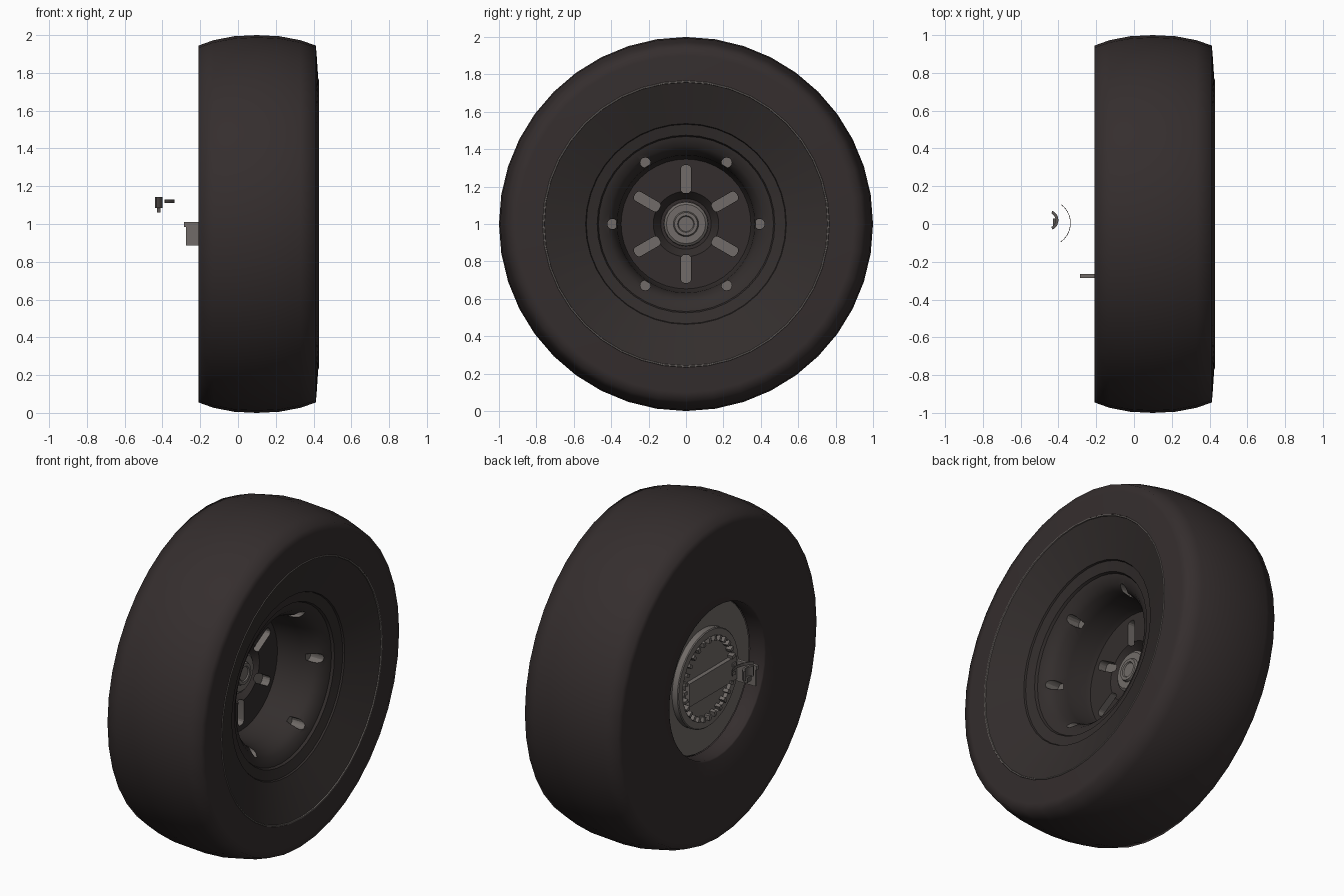
import bpy, bmesh, math
from mathutils import Matrix, Vector

if "Cube" in bpy.data.objects:
    bpy.data.objects.remove(bpy.data.objects["Cube"])

CZ = 1.0  # axle height


def mat(name, c):
    m = bpy.data.materials.new(name)
    m.diffuse_color = (*c, 1)
    m.use_nodes = True
    m.node_tree.nodes["Principled BSDF"].inputs["Base Color"].default_value = m.diffuse_color
    return m


RUBBER = mat("dark rubber", (0.035, 0.027, 0.027))
RIM = mat("dark rim", (0.033, 0.027, 0.026))
STEEL = mat("grey steel", (0.165, 0.148, 0.138))
DARK = mat("dark steel", (0.11, 0.098, 0.092))


def finish(name, bm, m, angle=35):
    bmesh.ops.remove_doubles(bm, verts=bm.verts, dist=1e-5)
    bmesh.ops.recalc_face_normals(bm, faces=bm.faces)
    me = bpy.data.meshes.new(name)
    bm.to_mesh(me)
    bm.free()
    me.materials.append(m)
    o = bpy.data.objects.new(name, me)
    bpy.context.collection.objects.link(o)
    if angle:
        smooth(o, angle)
    return o


def smooth(o, angle):
    bpy.ops.object.select_all(action='DESELECT')
    o.select_set(True)
    bpy.context.view_layer.objects.active = o
    bpy.ops.object.shade_smooth_by_angle(angle=math.radians(angle))


def revolve(name, prof, m, segs=40, closed=False, angle=35):
    """Turn (x, radius) points around the axle."""
    bm = bmesh.new()
    rings = []
    for x, r in prof:
        rings.append([bm.verts.new((x, r * math.cos(2 * math.pi * i / segs),
                                    CZ + r * math.sin(2 * math.pi * i / segs))) for i in range(segs)])
    n = len(rings)
    for k in range(n if closed else n - 1):
        a, b = rings[k], rings[(k + 1) % n]
        if prof[k][1] == 0 and prof[(k + 1) % n][1] == 0:
            continue
        for i in range(segs):
            j = (i + 1) % segs
            bm.faces.new((a[i], a[j], b[j], b[i]))
    return finish(name, bm, m, angle)


def add_box(bm, size, rot_deg, radius, x):
    """Box placed at a radius and angle around the axle."""
    t = (Matrix.Translation((x, 0, CZ)) @ Matrix.Rotation(math.radians(rot_deg), 4, 'X')
         @ Matrix.Translation((0, radius, 0)) @ Matrix.Diagonal((*size, 1)))
    return bmesh.ops.create_cube(bm, size=1, matrix=t)['verts']


# Tire: rounded tread, flat back, slightly bulged front sidewall
revolve("tire", [(-0.11, 0.45), (-0.205, 0.452), (-0.21, 0.46), (-0.21, 0.70), (-0.21, 0.90),
                 (-0.208, 0.945), (-0.13, 0.973), (-0.02, 0.994), (0.1, 1.0), (0.22, 0.994),
                 (0.33, 0.973), (0.412, 0.945), (0.416, 0.90), (0.425, 0.767)], RUBBER, 40, angle=80)
# Thin bright edge of the rim lip
revolve("rim_lip", [(0.424, 0.767), (0.428, 0.765), (0.428, 0.759), (0.42, 0.757)], STEEL, 40)

# Rim: deep dish with bolt wall and centre disc, solid through to the back
rim = revolve("rim", [(0.422, 0.758), (0.335, 0.537), (0.325, 0.533), (0.310, 0.475), (0.295, 0.468),
                      (0.292, 0.455), (0.275, 0.415), (0.24, 0.385), (0.17, 0.368), (0.05, 0.358),
                      (0.02, 0.347), (0.02, 0.175), (-0.03, 0.135), (-0.03, 0.0), (-0.105, 0.0),
                      (-0.105, 0.45), (0.1, 0.60)], RIM, 40, closed=True)

# Cutters: six slots in the disc and six round holes in the wall
bm = bmesh.new()
for k in range(6):
    verts = add_box(bm, (0.12, 0.15, 0.055), 30 + 60 * k, 0.24, 0.03)
    edges = {e for v in verts for e in v.link_edges
             if abs((e.verts[0].co - e.verts[1].co).normalized().x) > 0.9}
    bmesh.ops.bevel(bm, geom=list(edges), offset=0.02, segments=3, affect='EDGES', profile=0.5)
    a = math.radians((0, 56.5, 123.5, 180, 236.5, 303.5)[k])
    bmesh.ops.create_cone(bm, cap_ends=True, segments=12, radius1=0.028, radius2=0.028, depth=0.2,
                          matrix=Matrix.Translation((0.29, 0.393 * math.cos(a), CZ + 0.393 * math.sin(a)))
                          @ Matrix.Rotation(math.pi / 2, 4, 'Y'))
cutter = finish("hole_cutter", bm, STEEL, 0)
cutter.hide_render = True
mod = rim.modifiers.new("holes", 'BOOLEAN')
mod.object = cutter
mod.operation = 'DIFFERENCE'
mod.solver = 'EXACT'
mod.material_mode = 'TRANSFER'
bpy.context.view_layer.objects.active = rim
bpy.ops.object.modifier_apply(modifier=mod.name)
bpy.data.objects.remove(cutter)
smooth(rim, 35)

# Hub cap: stepped grey centre
revolve("hub_cap", [(-0.03, 0.12), (0.02, 0.118), (0.03, 0.105), (0.03, 0.068), (0.045, 0.062),
                    (0.045, 0.045), (0.038, 0.04), (0.038, 0.0)], STEEL, 20)

# Back: cover plate and raised brake disc
revolve("back_plate", [(-0.105, 0.449), (-0.11, 0.445), (-0.11, 0.0)], STEEL, 40)
revolve("brake_disc", [(-0.109, 0.29), (-0.145, 0.29), (-0.15, 0.285), (-0.15, 0.245),
                       (-0.13, 0.24), (-0.13, 0.0)], STEEL, 40)

# Teeth around the inside of the brake disc
bm = bmesh.new()
for k in range(28):
    add_box(bm, (0.035, 0.03, 0.02), k * 360 / 28, 0.232, -0.145)
finish("brake_teeth", bm, STEEL, 0)


def block(name, lo, hi, m):
    bm = bmesh.new()
    lo, hi = Vector(lo), Vector(hi)
    bmesh.ops.create_cube(bm, size=1, matrix=Matrix.Translation((lo + hi) / 2)
                          @ Matrix.Diagonal((*(hi - lo), 1)))
    return finish(name, bm, m, 0)


# Brake bracket that sticks out at the back
block("bracket_arm", (-0.275, -0.283, 0.885), (-0.11, -0.267, 0.985), STEEL)
block("bracket_top", (-0.285, -0.285, 0.985), (-0.11, -0.265, 1.01), STEEL)
block("brake_bar", (-0.155, -0.265, 0.90), (-0.12, 0.19, 1.04), STEEL)


def arc_strip(name, cx, cy, r0, r1, z0, z1, a0, a1, n, m):
    """Curved upright strip around a vertical axis."""
    bm = bmesh.new()
    rows = []
    for i in range(n + 1):
        a = math.radians(a0 + (a1 - a0) * i / n)
        rows.append([bm.verts.new((cx + r * math.cos(a), cy + r * math.sin(a), z))
                     for r, z in ((r0, z0), (r1, z0), (r1, z1), (r0, z1))])
    for p, q in zip(rows, rows[1:]):
        for j in range(4):
            bm.faces.new((p[j], p[(j + 1) % 4], q[(j + 1) % 4], q[j]))
    bm.faces.new(rows[0])
    bm.faces.new(rows[-1])
    return finish(name, bm, m)


# Small loose axle pieces behind the wheel
arc_strip("axle_band", -0.46, 0.005, 0.122, 0.125, 1.112, 1.13, -54, 52, 10, DARK)
arc_strip("axle_clip", -0.455, 0.02, 0.04, 0.055, 1.085, 1.143, -65, 65, 8, DARK)
block("axle_clip_tail", (-0.43, -0.01, 1.06), (-0.41, 0.03, 1.09), DARK)
